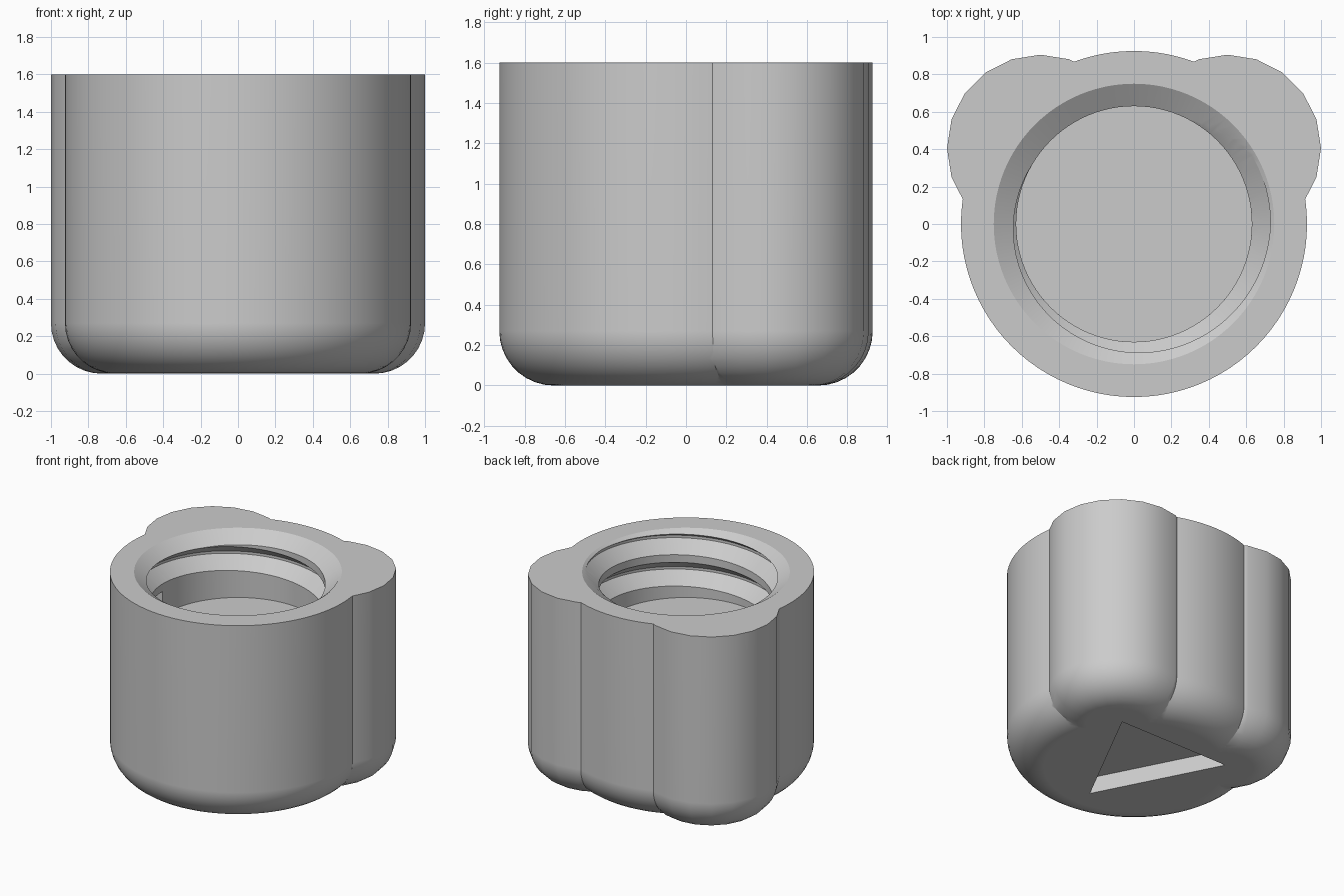
import bpy, bmesh, math

default = bpy.data.objects.get("Cube")
if default:
    bpy.data.objects.remove(default, do_unlink=True)

HEIGHT, FILLET = 1.6, 0.27
BORE, RIM, CHAMFER = 0.63, 0.75, 0.08     # bore radius, chamfer radius and depth
FLOOR, ROOT, PITCH = 1.1, 0.73, 0.25      # bore floor, groove root radius, thread pitch

grey = bpy.data.materials.new("plain_grey")
grey.use_nodes = True
grey.diffuse_color = (0.6, 0.6, 0.6, 1)
grey.node_tree.nodes["Principled BSDF"].inputs["Base Color"].default_value = (0.6, 0.6, 0.6, 1)


def skin(name, rings, closed, centre=(0, 0)):
    """Solid from rings of points joined in order, looped or capped at the ends."""
    bm = bmesh.new()
    loops = [[bm.verts.new(p) for p in ring] for ring in rings]
    n = len(loops[0])
    pairs = list(zip(loops, loops[1:]))
    if closed:
        pairs.append((loops[-1], loops[0]))
    else:
        bm.faces.new(loops[0][::-1])
        bm.faces.new(loops[-1])
    for a, b in pairs:
        for i in range(n):
            j = (i + 1) % n
            bm.faces.new((a[i], a[j], b[j], b[i]))
    bmesh.ops.recalc_face_normals(bm, faces=bm.faces)
    mesh = bpy.data.meshes.new(name)
    bm.to_mesh(mesh)
    bm.free()
    mesh.materials.append(grey)
    obj = bpy.data.objects.new(name, mesh)
    obj.location = (*centre, 0)
    bpy.context.collection.objects.link(obj)
    return obj


def lathe(name, profile, sides, centre=(0, 0)):
    """Turn an (radius, z) profile around the vertical axis."""
    turn = [math.tau * i / sides for i in range(sides)]
    rings = [[(r * math.cos(a), r * math.sin(a), z) for a in turn] for r, z in profile]
    return skin(name, rings, False, centre)


def rounded_post(name, radius, sides, centre=(0, 0)):
    """Upright cylinder with a rounded bottom edge."""
    steps = 9
    arc = [math.pi / 2 * i / steps for i in range(steps + 1)]
    profile = [(radius - FILLET + FILLET * math.sin(a), FILLET - FILLET * math.cos(a)) for a in arc]
    return lathe(name, profile + [(radius, HEIGHT)], sides, centre)


def combine(target, tool, operation):
    tool.hide_render = True
    mod = target.modifiers.new(operation.lower(), "BOOLEAN")
    mod.operation, mod.solver, mod.object = operation, "EXACT", tool
    bpy.context.view_layer.objects.active = target
    bpy.ops.object.modifier_apply(modifier=mod.name)
    bpy.data.objects.remove(tool, do_unlink=True)


# Round body with two grip lobes towards the back
cap = rounded_post("cap_body", 0.925, 96)
for side in (-1, 1):
    combine(cap, rounded_post("grip_lobe", 0.5, 20, (side * 0.5, 0.405)), "UNION")

# Chamfered bore
slope = (RIM - BORE) / CHAMFER
bore = lathe("bore_cutter", [(BORE, FLOOR), (BORE, HEIGHT - CHAMFER),
                             (RIM + 0.1 * slope, HEIGHT + 0.1)], 96)
combine(cap, bore, "DIFFERENCE")

# Helical thread groove, swept clockwise down from the mouth to the floor
inner = BORE - 0.03
section = [(inner, 0), (BORE, 0), (ROOT, -0.08), (ROOT, -0.10), (BORE, -0.19), (inner, -0.19)]
rings = []
for degrees in range(110, -540, -5):
    a = math.radians(degrees)
    top = HEIGHT - 0.09 + PITCH * (degrees + 225) / 360
    rings.append([(r * math.cos(a), r * math.sin(a), top + z) for r, z in section])
combine(cap, skin("thread_cutter", rings, False), "DIFFERENCE")

# Triangular recess in the underside, pointing to the front
corners = [(0.49, 0.45), (-0.49, 0.45), (0, -0.5)]
recess = skin("recess_cutter", [[(x, y, z) for x, y in corners] for z in (-0.1, 0.13)], False)
combine(cap, recess, "DIFFERENCE")

# Smooth curved walls, crisp edges
bpy.ops.object.select_all(action="DESELECT")
cap.select_set(True)
bpy.context.view_layer.objects.active = cap
bpy.ops.object.shade_smooth_by_angle(angle=math.radians(30))
normals = cap.modifiers.new("even_normals", "WEIGHTED_NORMAL")
normals.keep_sharp = True
